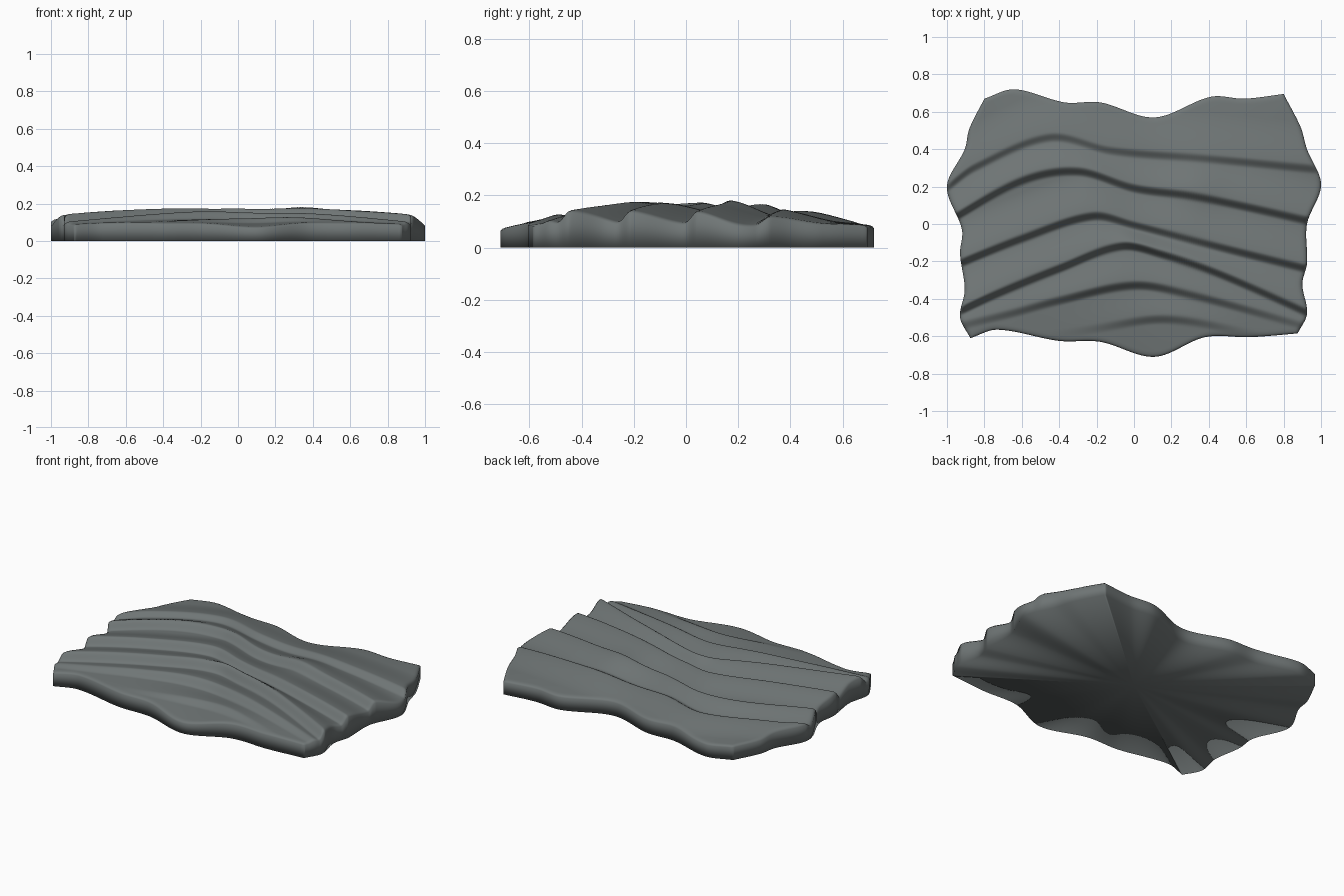
import bpy, bmesh, math

if "Cube" in bpy.data.objects:
    bpy.data.objects.remove(bpy.data.objects["Cube"])

def spline(pts, t):
    """Smooth interpolation through (t, value) knots."""
    n = len(pts)
    t = max(pts[0][0], min(pts[-1][0], t))
    i = 0
    while i < n - 2 and t > pts[i + 1][0]:
        i += 1
    def slope(k):
        a, b = pts[max(k - 1, 0)], pts[min(k + 1, n - 1)]
        return (b[1] - a[1]) / (b[0] - a[0])
    (t0, p0), (t1, p1) = pts[i], pts[i + 1]
    w = t1 - t0
    s = (t - t0) / w
    return ((2*s**3 - 3*s**2 + 1) * p0 + (s**3 - 2*s**2 + s) * w * slope(i)
            + (3*s**2 - 2*s**3) * p1 + (s**3 - s**2) * w * slope(i + 1))

def smooth(a, b, x):
    s = max(0, min(1, (x - a) / (b - a)))
    return s * s * (3 - 2 * s)

# Outline: front/back as (x, y), left/right as (y, x)
front = [(-.875, -.61), (-.73, -.565), (-.4, -.625), (-.18, -.63), (.11, -.71),
         (.38, -.605), (.62, -.605), (.875, -.585)]
back = [(-.8, .67), (-.64, .72), (-.37, .65), (-.18, .65), (.11, .57),
        (.41, .68), (.59, .67), (.8, .695)]
left = [(-.61, -.875), (-.5, -.93), (-.35, -.905), (-.16, -.93), (-.03, -.92),
        (.2, -1), (.4, -.905), (.51, -.88), (.67, -.8)]
right = [(-.585, .875), (-.48, .925), (-.32, .90), (-.21, .925), (0, .925),
         (.21, 1), (.4, .925), (.52, .89), (.695, .8)]

# Ripple foot lines (x, y), height, and x centre / spread, ordered back to front
ripples = [
    ([(-1, .18), (-.85, .29), (-.45, .45), (-.13, .38), (.35, .34), (1, .28)], .028, 0, 9),
    ([(-1, .0), (-.6, .22), (-.3, .27), (0, .18), (.3, .14), (.6, .08), (1, -.01)], .045, 0, 9),
    ([(-1, -.25), (-.6, -.09), (-.22, .03), (0, -.02), (.35, -.11), (1, -.27)], .047, 0, 9),
    ([(-1, -.51), (-.72, -.38), (-.4, -.25), (-.07, -.13), (.14, -.17), (.46, -.28), (1, -.52)], .05, 0, 9),
    ([(-1, -.57), (-.66, -.49), (-.4, -.42), (0, -.34), (.3, -.39), (1, -.58)], .042, 0, .75),
    ([(-1, -.7), (-.2, -.57), (.15, -.52), (.5, -.57), (1, -.7)], .024, .15, .35),
]

def height(x, y):
    z = .085 + .04 * max(0, 1 - abs(x)**3) * max(0, 1 - abs(y / .72)**2.5)
    z += .015 * math.exp(-((x - .33)**2 + (y - .2)**2) / .02)
    z -= .012 * math.exp(-((x - .08) / .2)**2)
    nxt = 9
    for line, amp, cx, spread in ripples:
        foot = spline(line, x)
        d = y - foot
        # each back slope dies out before the next ripple begins
        end = max(.09, min(.26, nxt - foot + .02))
        profile = smooth(-.018, .04, d) * (1 - smooth(.01, end, d))
        peak = 1 + .9 * smooth(.0, 1, (.2 - end) / .2)
        z += amp * 1.08 * peak * profile * math.exp(-((x - cx) / spread)**2)
        nxt = foot
    return z

# Rippled slab: blended grid top, straight walls, flat underside
NX, NY = 150, 200
def ramp(edge, t):
    k = edge[0][0] + (edge[-1][0] - edge[0][0]) * t
    return k, spline(edge, k)

F = [ramp(front, i / NX) for i in range(NX + 1)]
B = [ramp(back, i / NX) for i in range(NX + 1)]
L = [ramp(left, j / NY)[::-1] for j in range(NY + 1)]
R = [ramp(right, j / NY)[::-1] for j in range(NY + 1)]

bm = bmesh.new()
grid = []
for j in range(NY + 1):
    v = j / NY
    row = []
    for i in range(NX + 1):
        u = i / NX
        x, y = [(1-v)*F[i][k] + v*B[i][k] + (1-u)*L[j][k] + u*R[j][k]
                - ((1-u)*(1-v)*F[0][k] + u*(1-v)*F[-1][k] + (1-u)*v*B[0][k] + u*v*B[-1][k])
                for k in (0, 1)]
        d = min(min(u, 1 - u) * 1.85, min(v, 1 - v) * 1.3)
        e = max(0, 1 - d / .03)
        z = height(x, y) - .01 * (1 - math.sqrt(1 - e * e))
        row.append(bm.verts.new((x, y, z)))
    grid.append(row)
for j in range(NY):
    for i in range(NX):
        bm.faces.new((grid[j][i], grid[j][i+1], grid[j+1][i+1], grid[j+1][i]))

rim = (grid[0][:-1] + [r[-1] for r in grid[:-1]]
       + grid[-1][:0:-1] + [r[0] for r in grid[:0:-1]])
base = [bm.verts.new((p.co.x, p.co.y, 0)) for p in rim]
centre = bm.verts.new((0, 0, 0))
for k in range(len(rim)):
    n = (k + 1) % len(rim)
    bm.faces.new((rim[n], rim[k], base[k], base[n]))
    bm.faces.new((base[n], base[k], centre))
bmesh.ops.recalc_face_normals(bm, faces=bm.faces)

mesh = bpy.data.meshes.new("rippled_slab")
bm.to_mesh(mesh)
bm.free()
slab = bpy.data.objects.new("rippled_slab", mesh)
bpy.context.collection.objects.link(slab)
mat = bpy.data.materials.new("slate")
mat.diffuse_color = (.16, .18, .18, 1)
mat.use_nodes = True
mat.node_tree.nodes["Principled BSDF"].inputs["Base Color"].default_value = mat.diffuse_color
mesh.materials.append(mat)

# Soft shading everywhere, including the underside rim
bpy.context.view_layer.objects.active = slab
slab.select_set(True)
bpy.ops.object.shade_smooth()
